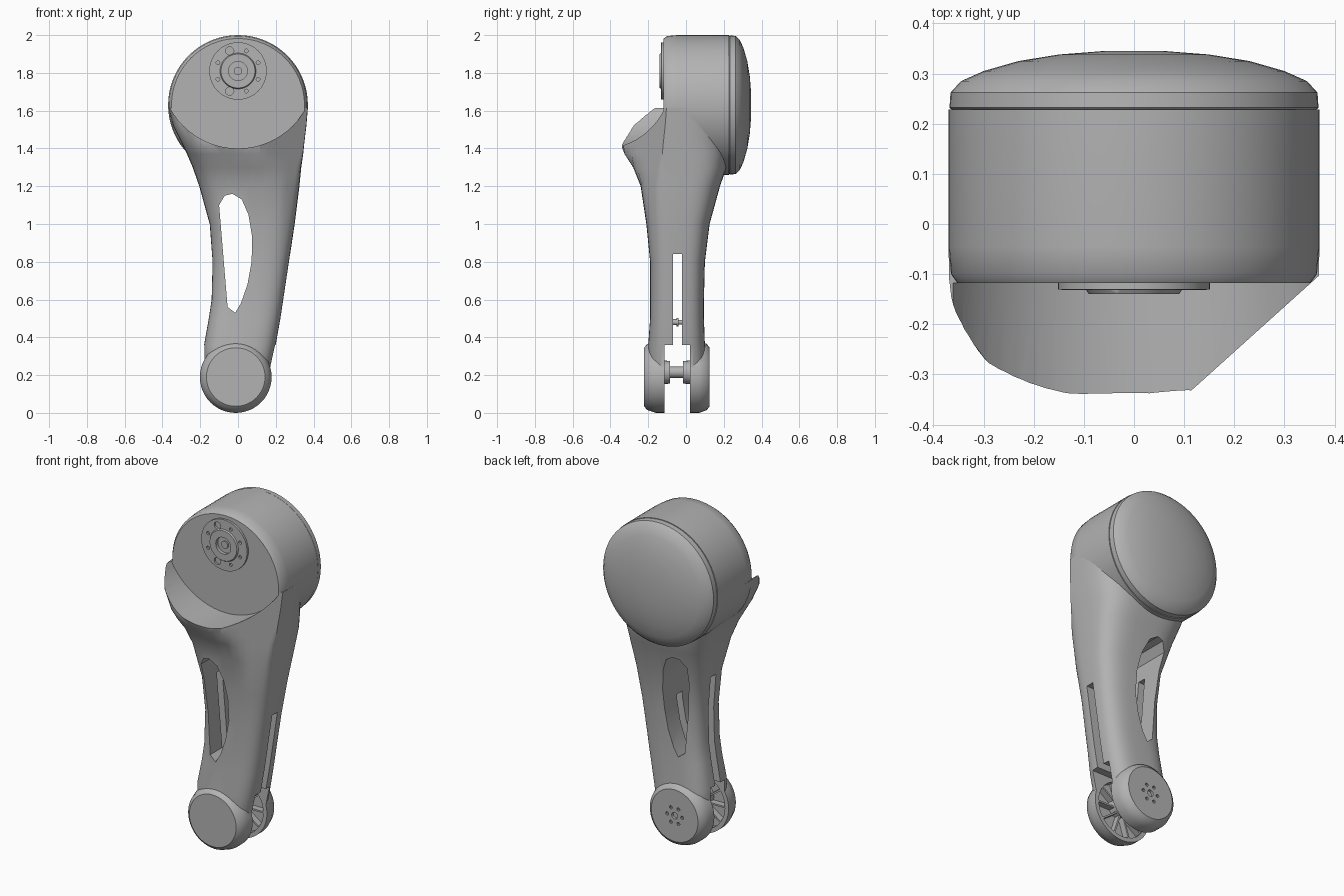
import bpy, bmesh
from math import sin, cos, pi, copysign
from mathutils import Matrix, Vector

cube = bpy.data.objects.get("Cube")
if cube:
    bpy.data.objects.remove(cube, do_unlink=True)

grey = bpy.data.materials.new("plain grey")
grey.use_nodes = True
COLOUR = (0.45, 0.45, 0.45, 1)
grey.diffuse_color = COLOUR
grey.node_tree.nodes["Principled BSDF"].inputs["Base Color"].default_value = COLOUR


def loft(name, rings):
    """Closed skin through equally sized rings of points."""
    bm = bmesh.new()
    rows = [[bm.verts.new(p) for p in ring] for ring in rings]
    n = len(rows[0])
    for a, b in zip(rows, rows[1:]):
        for i in range(n):
            j = (i + 1) % n
            bm.faces.new((a[i], a[j], b[j], b[i]))
    bm.faces.new(rows[0])
    bm.faces.new(rows[-1])
    bmesh.ops.recalc_face_normals(bm, faces=bm.faces)
    mesh = bpy.data.meshes.new(name)
    bm.to_mesh(mesh)
    bm.free()
    mesh.materials.append(grey)
    ob = bpy.data.objects.new(name, mesh)
    bpy.context.collection.objects.link(ob)
    return ob


def turned(name, x, z, profile, sides=48):
    """Round part about a y axis; profile holds (y, radius) pairs."""
    return loft(name, [[(x + r * cos(2 * pi * i / sides), y, z + r * sin(2 * pi * i / sides))
                        for i in range(sides)] for y, r in profile])


def box(name, x0, x1, y0, y1, z0, z1):
    return loft(name, [[(x0, y0, z), (x1, y0, z), (x1, y1, z), (x0, y1, z)] for z in (z0, z1)])


def boolean(ob, others, operation="DIFFERENCE"):
    for other in others:
        mod = ob.modifiers.new("shape", "BOOLEAN")
        mod.operation = operation
        mod.solver = "EXACT"
        mod.object = other
        bpy.context.view_layer.objects.active = ob
        bpy.ops.object.modifier_apply(modifier=mod.name)
        bpy.data.objects.remove(other, do_unlink=True)


def section(z, x0, x1, y0, y1, sides=56):
    """Rounded rectangle, with the front left corner swept back."""
    ring = []
    for i in range(sides):
        c, s = cos(2 * pi * i / sides), sin(2 * pi * i / sides)
        x = (x0 + x1) / 2 + (x1 - x0) / 2 * copysign(abs(c) ** 0.6, c)
        y = (y0 + y1) / 2 + (y1 - y0) / 2 * copysign(abs(s) ** 0.6, s)
        ring.append((x, max(y, -0.345 + max(0, x - 0.1) * 0.9), z))
    return ring


# Arm: tapering body flaring into the lip
arm = loft("arm", [section(*row) for row in (
    (0.2, -0.18, 0.165, -0.2, 0.11),
    (0.36, -0.18, 0.2, -0.2, 0.1),
    (0.5, -0.155, 0.225, -0.19, 0.095),
    (0.6, -0.14, 0.24, -0.19, 0.095),
    (0.8, -0.135, 0.27, -0.19, 0.1),
    (1.0, -0.15, 0.3, -0.21, 0.125),
    (1.2, -0.205, 0.325, -0.24, 0.18),
    (1.3, -0.24, 0.335, -0.28, 0.215),
    (1.37, -0.27, 0.345, -0.325, 0.22),
    (1.42, -0.295, 0.35, -0.346, 0.22),
    (1.52, -0.345, 0.362, -0.34, 0.22),
    (1.615, -0.37, 0.37, -0.3, 0.22))])

# Knee drum joined to the arm
KX, KZ = -0.012, 0.19
boolean(arm, [turned("knee", KX, KZ, [(-0.222, 0.155), (-0.205, 0.175), (-0.16, 0.19),
                                     (0.07, 0.19), (0.11, 0.175), (0.125, 0.155)])], "UNION")

# Window, seat for the joint, fork gap, side slots and recesses
window = [(-0.1, 1.1), (-0.07, 1.15), (-0.03, 1.16), (0.02, 1.13), (0.055, 1.05), (0.075, 0.93),
          (0.072, 0.8), (0.05, 0.68), (0.015, 0.58), (-0.015, 0.53), (-0.055, 0.56)]
boolean(arm, [
    loft("window_cut", [[(x, y, z) for x, z in window] for y in (-0.5, 0.5)]),
    turned("seat_cut", 0, 1.81, [(-0.5, 0.41), (-0.118, 0.41)], 64),
    box("fork_cut", -0.5, 0.5, -0.115, 0.02, -0.1, 0.36),
    box("slot_cut", -0.5, 0.5, -0.07, -0.02, 0.3, 0.84),
    box("right_slot_cut", -0.5, -0.05, -0.07, -0.02, 0.8, 1.0),
    turned("recess_cut", KX, KZ, [(-0.155, 0.165), (0.06, 0.165)]),
    box("notch_cut", -0.21, -0.19, -0.4, -0.325, 1.4, 1.5)])

# Hip drum with rounded front rim, and domed back cover
hip = turned("hip_drum", 0, 1.63, [(-0.118, 0.352), (-0.1, 0.365), (-0.045, 0.37), (0.228, 0.37)], 64)
cover = turned("back_cover", 0, 1.63, [(0.225, 0.36), (0.232, 0.368), (0.262, 0.366), (0.285, 0.345),
                                       (0.305, 0.3), (0.325, 0.23), (0.338, 0.15), (0.345, 0.06)], 64)

# Output flange with bore and ring of bolt holes
flange = turned("output_flange", 0, 1.81, [(-0.115, 0.152), (-0.131, 0.152), (-0.132, 0.095), (-0.14, 0.09)])
holes = [turned("bore", 0, 1.81, [(-0.2, 0.05), (-0.12, 0.05)], 24)]
for i in range(8):
    a = 2 * pi * (i + 0.5) / 8
    r = 0.022 if i in (2, 5) else 0.01
    holes.append(turned("bolt_hole", 0.115 * cos(a), 1.81 + 0.115 * sin(a), [(-0.2, r), (-0.12, r)], 12))
boolean(flange, holes)
hub = turned("flange_hub", 0, 1.81, [(-0.115, 0.022), (-0.128, 0.022)], 16)

# Knee axle with collars, and stiffening ribs in the fork recesses
axle = turned("knee_axle", KX, 0.215, [(-0.16, 0.065), (-0.085, 0.06), (-0.085, 0.03), (-0.015, 0.03),
                                       (-0.015, 0.06), (0.065, 0.065)], 24)
for side, y0, y1 in (("front", -0.16, -0.118), ("back", 0.023, 0.065)):
    for i in range(10):
        rib = box(side + "_rib", 0.04, 0.17, y0, y1, -0.005, 0.005)
        rib.data.transform(Matrix.Translation(Vector((KX, 0, KZ))) @ Matrix.Rotation(2 * pi * i / 10, 4, "Y"))

# Pin across the side slot
pin = turned("slot_pin", 0.1, 0.48, [(-0.09, 0.016), (-0.05, 0.016), (-0.05, 0.022), (-0.04, 0.022), (-0.04, 0.012), (0, 0.012)], 12)

# Round bolt holes on the back of the knee
knee_holes = [turned("knee_bore", KX, KZ, [(0.11, 0.02), (0.2, 0.02)], 16)]
for i in range(6):
    a = 2 * pi * i / 6
    knee_holes.append(turned("knee_hole", KX + 0.05 * cos(a), KZ + 0.05 * sin(a), [(0.11, 0.01), (0.2, 0.01)], 10))
boolean(arm, knee_holes)

# Smooth shading with crisp edges
bpy.ops.object.select_all(action="DESELECT")
for ob in bpy.context.collection.objects:
    if ob.type == "MESH" and ob.data.materials and ob.data.materials[0] == grey:
        ob.select_set(True)
        bpy.context.view_layer.objects.active = ob
bpy.ops.object.shade_smooth_by_angle(angle=0.6)
